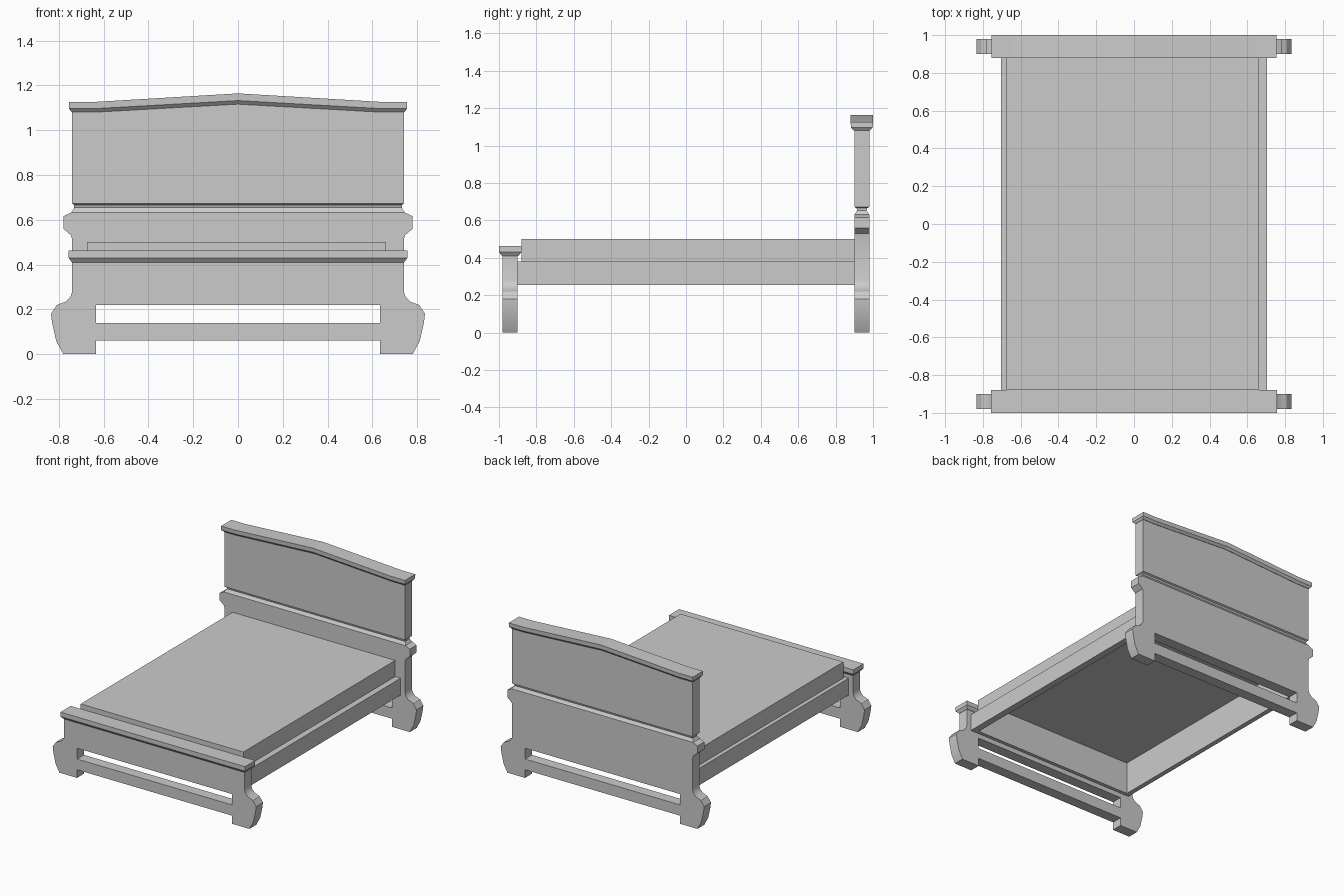
import bpy, bmesh, math

cube = bpy.data.objects.get("Cube")
if cube:
    bpy.data.objects.remove(cube, do_unlink=True)

grey = bpy.data.materials.new("plain_grey")
grey.use_nodes = True
grey.diffuse_color = (0.6, 0.6, 0.6, 1)
grey.node_tree.nodes["Principled BSDF"].inputs["Base Color"].default_value = (0.6, 0.6, 0.6, 1)

END_Y = 0.94       # centre line of headboard and footboard
HALF = 0.04        # half thickness of both boards
BEND = 0.64        # where the headboard arch begins


def add_object(name, bm):
    bmesh.ops.recalc_face_normals(bm, faces=bm.faces)
    mesh = bpy.data.meshes.new(name)
    bm.to_mesh(mesh)
    bm.free()
    mesh.materials.append(grey)
    obj = bpy.data.objects.new(name, mesh)
    bpy.context.collection.objects.link(obj)
    return obj


def smooth(obj):
    bpy.ops.object.select_all(action="DESELECT")
    obj.select_set(True)
    bpy.context.view_layer.objects.active = obj
    bpy.ops.object.shade_smooth_by_angle(angle=math.radians(30))


def box(name, x, y, z, open_bottom=False):
    bm = bmesh.new()
    bmesh.ops.create_cube(bm, size=1)
    for v in bm.verts:
        for i, (low, high) in enumerate((x, y, z)):
            v.co[i] = high if v.co[i] > 0 else low
    if open_bottom:
        bottom = [f for f in bm.faces if f.normal.z < -0.5]
        bmesh.ops.delete(bm, geom=bottom, context="FACES_ONLY")
    return add_object(name, bm)


def stack(name, y, levels):
    """Loft rectangles of (z, half width, half depth, arch rise) upwards."""
    bm = bmesh.new()
    rings = []
    for z, w, d, rise in levels:
        xs = (-w, -BEND, 0, BEND, w) if levels[-1][3] else (-w, w)
        side = [(x, z + (rise if x == 0 else 0)) for x in xs]
        rings.append([[bm.verts.new((x, y + s * d, h)) for x, h in side] for s in (-1, 1)])
    n = len(rings[0][0])
    for low, high in zip(rings, rings[1:]):
        a, b = low[0] + low[1][::-1], high[0] + high[1][::-1]
        for i in range(2 * n):
            j = (i + 1) % (2 * n)
            bm.faces.new((a[i], a[j], b[j], b[i]))
    for front, back in (rings[0], rings[-1]):
        for i in range(n - 1):
            bm.faces.new((front[i], front[i + 1], back[i + 1], back[i]))
    return add_object(name, bm)


def cut_board(name, y, upper):
    """Board with scrolled feet and a slot above the cross bar."""
    foot = [(0.74, 0.28), (0.747, 0.258), (0.768, 0.235), (0.808, 0.22), (0.835, 0.18),
            (0.83, 0.14), (0.812, 0.06), (0.78, 0.0), (0.635, 0.0), (0.635, 0.06)]
    half = upper + foot
    outline = half + [(-x, z) for x, z in reversed(half)]
    slot = [(s * 0.635, z) for s, z in ((-1, 0.14), (1, 0.14), (1, 0.22), (-1, 0.22))]
    curve = bpy.data.curves.new(name, "CURVE")
    curve.dimensions = "2D"
    curve.fill_mode = "BOTH"
    curve.extrude = HALF
    for points in (outline, slot):
        spline = curve.splines.new("POLY")
        spline.points.add(len(points) - 1)
        for p, (x, z) in zip(spline.points, points):
            p.co = (x, z, 0, 1)
        spline.use_cyclic_u = True
    temp = bpy.data.objects.new(name + "_outline", curve)
    bm = bmesh.new()
    bm.from_mesh(temp.to_mesh())
    temp.to_mesh_clear()
    bpy.data.objects.remove(temp)
    bpy.data.curves.remove(curve)
    for v in bm.verts:
        v.co = (v.co.x, y - v.co.z, v.co.y)
    bmesh.ops.remove_doubles(bm, verts=bm.verts, dist=0.0005)
    obj = add_object(name, bm)
    smooth(obj)


# Footboard and its moulded cap
cut_board("footboard", -END_Y, [(0.74, 0.415)])
stack("footboard_cap", -END_Y,
      [(0.41, 0.742, 0.043, 0), (0.43, 0.757, 0.06, 0), (0.463, 0.757, 0.06, 0)])

# Headboard: scrolled lower board, waisted groove, arched panel, cap
cut_board("headboard_base", END_Y,
          [(0.745, 0.632), (0.78, 0.615), (0.78, 0.56), (0.745, 0.53), (0.74, 0.51)])
groove = stack("headboard_groove", END_Y,
               [(0.632, 0.745, 0.04, 0), (0.642, 0.738, 0.032, 0), (0.654, 0.731, 0.025, 0),
                (0.666, 0.732, 0.029, 0), (0.672, 0.74, 0.04, 0), (0.682, 0.74, 0.04, 0)])
smooth(groove)
stack("headboard_panel", END_Y, [(0.682, 0.74, HALF, 0), (1.085, 0.74, HALF, 0.036)])
stack("headboard_cap", END_Y,
      [(1.08, 0.742, 0.043, 0.036), (1.096, 0.755, 0.058, 0.036), (1.126, 0.755, 0.06, 0.038)])

# Side rails and foot rail
box("left_rail", (0.66, 0.705), (-0.9, 0.9), (0.255, 0.38))
box("right_rail", (-0.705, -0.675), (-0.9, 0.9), (0.255, 0.38))
box("foot_rail", (-0.675, 0.66), (-0.9, -0.88), (0.255, 0.38))

# Mattress, hollow underneath
mattress = box("mattress", (-0.675, 0.66), (-0.88, 0.9), (0.255, 0.5), open_bottom=True)
shell = mattress.modifiers.new("thickness", "SOLIDIFY")
shell.thickness = 0.008
shell.offset = -1
